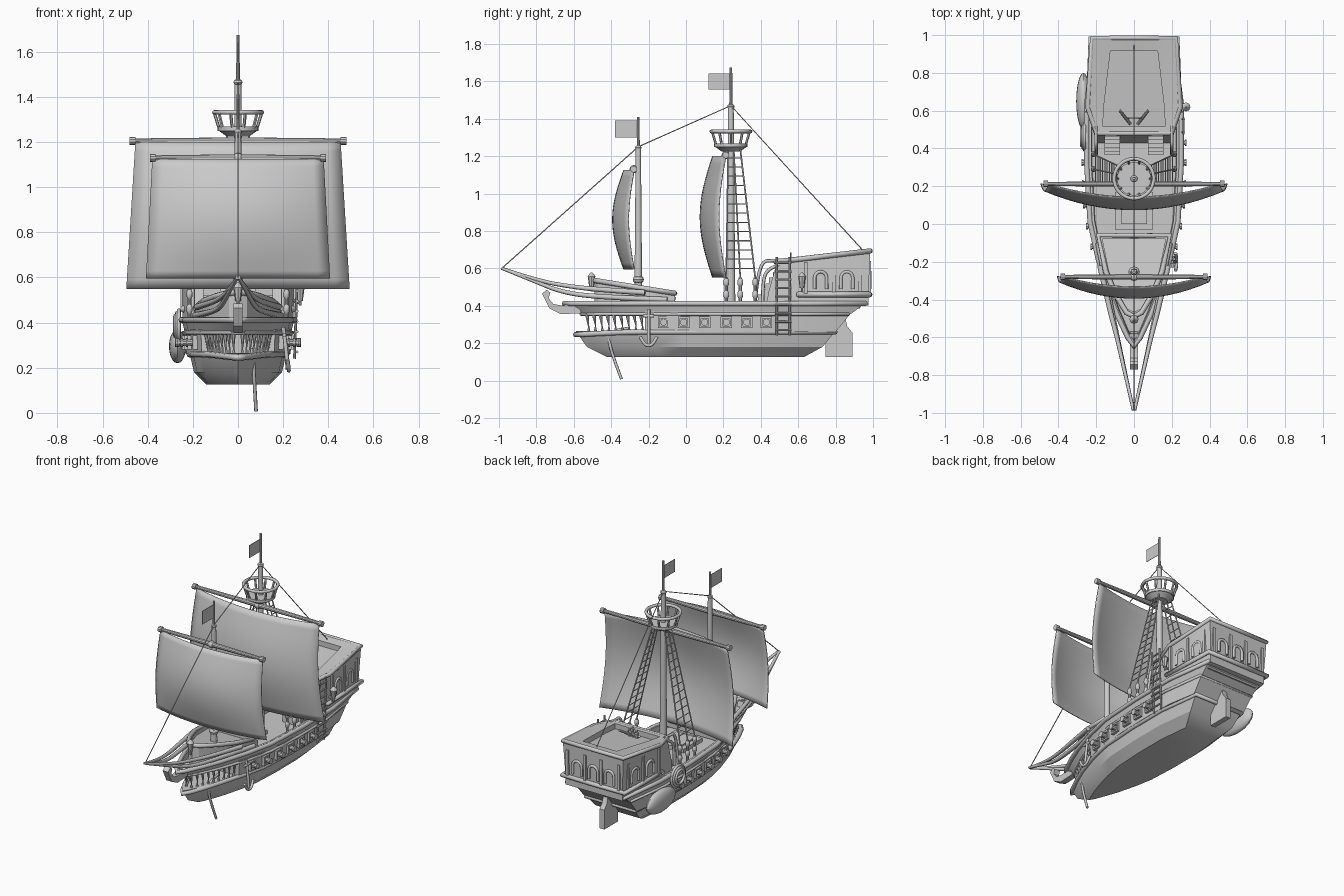
import bpy, bmesh, math
from mathutils import Vector, Matrix

if "Cube" in bpy.data.objects:
    bpy.data.objects.remove(bpy.data.objects["Cube"])

# ---------- helpers ----------
class Part:
    """Collects simple solids into one named mesh object."""
    def __init__(self, name):
        self.name, self.bm = name, bmesh.new()
    def rod(self, a, b, r1, r2=None, seg=10):
        a, b = Vector(a), Vector(b)
        m = Matrix.Translation((a + b) / 2) @ (b - a).to_track_quat('Z', 'Y').to_matrix().to_4x4()
        bmesh.ops.create_cone(self.bm, cap_ends=True, segments=seg, radius1=r1,
                              radius2=r1 if r2 is None else r2, depth=(b - a).length, matrix=m)
    def box(self, c, s):
        bmesh.ops.create_cube(self.bm, size=1, matrix=Matrix.Translation(c) @ Matrix.Diagonal((*s, 1)))
    def ball(self, c, s, seg=12):
        bmesh.ops.create_uvsphere(self.bm, u_segments=seg, v_segments=seg // 2, radius=1,
                                  matrix=Matrix.Translation(c) @ Matrix.Diagonal((*s, 1)))
    def loft(self, layers):
        """layers: list of (half outline from bow to stern, height number or function of y)"""
        rings = []
        for half, z in layers:
            pts = half + [(-x, y) for x, y in reversed(half) if x > 1e-6]
            rings.append([self.bm.verts.new((x, y, z(y) if callable(z) else z)) for x, y in pts])
        n = len(rings[0])
        for lo, hi in zip(rings, rings[1:]):
            for i in range(n):
                self.bm.faces.new((lo[i], lo[(i + 1) % n], hi[(i + 1) % n], hi[i]))
        self.bm.faces.new(rings[0][::-1])
        self.bm.faces.new(rings[-1])
    def plate(self, profile, thick, x=0):
        """extrude a (y, z) profile across x"""
        f = self.bm.faces.new([self.bm.verts.new((x - thick / 2, y, z)) for y, z in profile])
        g = bmesh.ops.extrude_face_region(self.bm, geom=[f])
        bmesh.ops.translate(self.bm, vec=(thick, 0, 0), verts=[v for v in g['geom'] if isinstance(v, bmesh.types.BMVert)])
    def done(self):
        bmesh.ops.recalc_face_normals(self.bm, faces=self.bm.faces)
        me = bpy.data.meshes.new(self.name)
        self.bm.to_mesh(me)
        ob = bpy.data.objects.new(self.name, me)
        bpy.context.collection.objects.link(ob)
        return ob

def tube(name, paths, r, cyclic=False, smooth=True, taper=None):
    cu = bpy.data.curves.new(name, 'CURVE')
    cu.dimensions, cu.bevel_depth, cu.bevel_resolution, cu.use_fill_caps = '3D', r, 2, True
    for pts in paths:
        s = cu.splines.new('NURBS' if smooth else 'POLY')
        s.points.add(len(pts) - 1)
        for i, (p, q) in enumerate(zip(s.points, pts)):
            p.co = (*q, 1)
            p.radius = 1 if taper is None else taper + (1 - taper) * i / (len(pts) - 1)
        if smooth:
            s.order_u, s.use_endpoint_u, s.resolution_u = 3, True, 5
        s.use_cyclic_u = cyclic
    ob = bpy.data.objects.new(name, cu)
    bpy.context.collection.objects.link(ob)

def lerp(table, u):
    for (a, p), (b, q) in zip(table, table[1:]):
        if u <= b:
            return p + (q - p) * (u - a) / (b - a)
    return table[-1][1]

SHAPE = [(0, 0), (.03, .13), (.1, .34), (.17, .52), (.29, .76), (.41, .93), (.6, 1), (.8, 1), (1, .84)]
def outline(bow, stern, w):
    return [(w * v, bow + (stern - bow) * u) for u, v in SHAPE]
def ring(half, z):
    pts = half + [(-x, y) for x, y in reversed(half) if x > 1e-6]
    return [(x, y, z(y) if callable(z) else z) for x, y in pts]
def both(pts):
    return [pts, [(-x, y, z) for x, y, z in pts]]

# ---------- hull ----------
jaw = outline(-.59, .8, .215)
p = Part("lower_hull")
p.loft([(outline(-.42, .63, .14), .125), (outline(-.53, .73, .195), .18), (jaw, .265)])
p.done()
mid = lambda s, k: [(0, -.22), (.165 * k, -.22), (.21 * k, -.05), (.235 * k, .15), (.24 * k, .4), (.235 * k, .6), (.2 * k, s), (0, s)]
p = Part("gun_deck_wall")
p.loft([(mid(.8, .97), .26), (mid(.89, 1), .37)])
p.done()
top = outline(-.65, .96, .25)
p = Part("upper_hull")
p.loft([(outline(-.56, .88, .235), .355), (top, .415), (outline(-.62, .94, .225), .42), (outline(-.61, .93, .222), .385)])
p.done()
tube("upper_rail", [ring(top, .412)], .014, True, False)
tube("lower_rail", [ring(jaw, lambda y: .26 - .05 * max(0, -.3 - y))], .014, True, False)
tube("mouth_rail", [ring(outline(-.56, .87, .24), .355)], .009, True, False)

# teeth above and below the open bow
p = Part("teeth")
up = [(y, x) for x, y in outline(-.56, .88, .225)]
for k in range(9):
    y = -.53 + k * .036
    for s in (-1, 1):
        x = lerp(up, y) * s
        p.rod((x, y, .36), (x * .96, y + .012, .27 + .012 * (k % 2)), .012, .001, 7)
        p.rod((x * .92, y + .01, .26), (x * .92, y + .01, .30), .009, .001, 6)
p.done()
tube("hanging_tongue", [[(.06, -.3, .28), (.068, -.42, .27), (.07, -.405, .18), (.075, -.38, .1), (.08, -.345, .008)]], .008)

# gun ports, guns
side = [(-.22, .165), (-.05, .21), (.15, .235), (.4, .24), (.6, .235)]
p, g = Part("gun_ports"), Part("guns")
for y in (-.12, -.012, .1, .215, .325, .43):
    for s in (-1, 1):
        x = lerp(side, y) * s
        for d in (-.026, .026):
            p.box((x, y + d, .312), (.022, .01, .062))
            p.box((x, y, .312 + d), (.022, .062, .01))
        g.rod((x, y, .312), (x + .03 * s, y, .312), .017, .013)
        g.rod((x + .03 * s, y, .312), (x + .04 * s, y, .312), .019, .019)
p.done(); g.done()

# prow hook and rudder
p = Part("prow_hook")
p.plate([(-.77, .465), (-.745, .485), (-.725, .47), (-.735, .44), (-.71, .41), (-.66, .4), (-.58, .42), (-.56, .36), (-.67, .355), (-.73, .385)], .04)
p.done()
p = Part("rudder")
p.plate([(.79, .35), (.85, .345), (.862, .29), (.89, .255), (.89, .125), (.745, .125), (.745, .21), (.79, .26)], .035)
p.done()

# ---------- forecastle and bow spars ----------
fz = lambda y: .465 - .16 * (y + .05)
fore = [(0, -.49), (.04, -.47), (.1, -.37), (.15, -.25), (.19, -.06), (0, -.06)]
small = [(x * .88, -.25 + (y + .25) * .9) for x, y in fore]
p = Part("forecastle")
p.loft([(fore, .4), (fore, fz), (small, fz), (small, lambda y: fz(y) - .025)])
p.done()
tube("forecastle_rail", [ring(fore, fz)], .014, True, False)
tube("bow_spars", both([(.004, -.985, .6), (.04, -.82, .535), (.075, -.66, .47), (.12, -.45, .445), (.19, -.1, .432)])
     + both([(.004, -.98, .598), (.05, -.78, .53), (.09, -.6, .5), (.13, -.45, .485), (.18, -.22, .47)]), .015, taper=.55)

# ---------- stern castle ----------
pz = lambda y: .61 + .115 * (y - .48)
def poop(f, k=0):
    return [(0, f), (.2, f), (.245, .62), (.212 + k, .975 + k), (0, .975 + k)]
rim = poop(.48, .01)
inner = [(0, .515), (.165, .515), (.16, .62), (.125, .915), (0, .915)]
p = Part("stern_castle")
p.loft([(poop(.43), .4), (poop(.44), .47), (rim, pz), (rim, lambda y: pz(y) + .035), (inner, lambda y: pz(y) + .03), (inner, lambda y: pz(y) - .005)])
p.done()
tube("stern_top_rail", [ring(rim, lambda y: pz(y) + .025)], .014, True, False)
tube("stern_low_rail", [ring([(0, .6), (.245, .6), (.23, .982), (0, .982)], .46)], .015, True, False)

# arched windows on the sides and transom
arch = [(-.032, 0)] + [(-.032 * math.cos(a * math.pi / 8), .06 + .032 * math.sin(a * math.pi / 8)) for a in range(9)] + [(.032, 0)]
wx = lambda y: .247 - .092 * (y - .62)
paths = []
for c in (.72, .86):
    paths += both([(wx(c + u), c + u, .49 + v) for u, v in arch])
for c in (-.12, 0, .12):
    paths.append([(c + u, .983, .49 + v) for u, v in arch])
tube("window_arches", paths, .009, False, False)
p = Part("window_pillars")
for y in (.64, .79, .93):
    for s in (-1, 1):
        p.box((wx(y) * s, y, .55), (.02, .018, .17))
for x in (-.19, -.06, .06, .19):
    p.box((x, .98, .55), (.018, .02, .18))
p.done()

# stairs, handrails, steering wheel, hatch
p = Part("stairs")
for i in range(7):
    for s in (-1, 1):
        p.box((.115 * s, .375 + i * .02, .4 + i * .016), (.08, .022, .06 + i * .028))
p.done()
tube("stair_handrails", both([(.2, .37, .42), (.2, .38, .54), (.2, .41, .64), (.2, .46, .64), (.2, .52, .645)])
     + both([(.2, .41, .42), (.2, .41, .54), (.2, .44, .6), (.2, .5, .62)]), .009)
p = Part("steering_wheel")
for i in range(4):
    a = i * math.pi / 4
    d = Vector((math.cos(a) * .05, 0, math.sin(a) * .05))
    c = Vector((0, .56, .635))
    p.rod(c - d, c + d, .004, seg=6)
for s in (-1, 1):
    p.rod((.02 * s, .53, .61), (.075 * s, .6, .655), .008)
p.done()
tube("wheel_rim", [[(math.cos(a * math.pi / 8) * .038, .56, .635 + math.sin(a * math.pi / 8) * .038) for a in range(16)]], .005, True)
p = Part("deck_hatch")
p.box((0, .07, .395), (.2, .2, .03)); p.box((0, .07, .41), (.14, .14, .02))
p.rod((-.17, -.06, .44), (.17, -.06, .44), .008)
p.done()

# ---------- masts, yards, crow's nest ----------
p = Part("masts")
p.rod((0, .24, .38), (0, .24, 1.47), .024, .015, 16)
p.rod((0, .24, 1.46), (0, .24, 1.675), .009, .007)
p.rod((0, -.255, .44), (0, -.255, 1.25), .021, .014, 16)
p.rod((0, -.255, 1.24), (0, -.255, 1.41), .008, .007)
p.ball((0, .24, 1.465), (.02, .02, .015)); p.ball((0, -.255, 1.245), (.017, .017, .014))
p.ball((0, -.255, .54), (.03, .03, .025))
p.done()
p = Part("yards")
for y, z, w in ((.212, 1.205, .48), (-.28, 1.13, .39)):
    for s in (-1, 1):
        p.rod((0, y, z), (w * s, y, z), .016, .011)
        p.rod(((w - .025) * s, y, z), (w * s, y, z), .018)
    p.ball((0, y, z), (.022, .022, .022))
p.done()
p = Part("crows_nest")
p.rod((0, .24, 1.225), (0, .24, 1.25), .05, .085, 20)
p.rod((0, .24, 1.25), (0, .24, 1.268), .09, .09, 20)
circ = [(math.cos(a * math.pi / 10), math.sin(a * math.pi / 10)) for a in range(20)]
for c, s in circ[::2]:
    p.rod((.085 * c, .24 + .085 * s, 1.265), (.105 * c, .24 + .105 * s, 1.33), .007, seg=6)
p.done()
tube("crows_nest_rim", [[(.106 * c, .24 + .106 * s, 1.332) for c, s in circ]], .01, True)

# ---------- sails and flags ----------
def sail(name, zt, zb, wt, wb, ye, depth, belly):
    bm, n = bmesh.new(), 16
    bmesh.ops.create_grid(bm, x_segments=n, y_segments=n, size=1)
    for v in bm.verts:
        u, t = v.co.x, (v.co.y + 1) / 2
        w = wb + (wt - wb) * t
        v.co = (u * w, ye - (1 - u * u) * (depth + .03 * math.sin(math.pi * t)) - belly * math.sin(math.pi * t), zb + (zt - zb) * t)
    me = bpy.data.meshes.new(name)
    bm.to_mesh(me)
    ob = bpy.data.objects.new(name, me)
    bpy.context.collection.objects.link(ob)
    ob.modifiers.new("thickness", 'SOLIDIFY').thickness = .006
sail("main_sail", 1.2, .55, .455, .495, .21, .07, .037)
sail("fore_sail", 1.125, .595, .38, .408, -.28, .055, .03)
p = Part("flags")
p.box((0, .18, 1.598), (.003, .12, .085)); p.box((0, -.32, 1.345), (.003, .12, .09))
p.done()

# ---------- rigging ----------
tube("stays", [[(0, -.985, .6), (0, -.255, 1.25), (0, .24, 1.47), (0, .965, .675)]], .003, False, False)
p, d = Part("shrouds"), Part("deadeyes")
for s in (-1, 1):
    feet = [Vector((.215 * s, y, .55)) for y in (.215, .29, .37)]
    heads = [Vector((.045 * s, y, 1.24)) for y in (.225, .255, .29)]
    for a, b in zip(feet, heads):
        p.rod(a, b, .0045, seg=6)
        d.rod(a - Vector((0, 0, .15)), a, .009)
        d.ball(a - Vector((0, 0, .025)), (.014, .016, .025)); d.ball(a - Vector((0, 0, .09)), (.014, .016, .025))
    for i in range(1, 14):
        q = [a.lerp(b, i / 14) for a, b in zip(feet, heads)]
        p.rod(q[0], q[2], .003, seg=5)
p.done(); d.done()

# ---------- things hung on the sides ----------
p = Part("side_ladder")
for y in (.485, .555):
    p.rod((.25, y, .24), (.265, y, .66), .006)
for i in range(9):
    p.rod((.262, .475, .27 + i * .045), (.262, .565, .27 + i * .045), .006)
p.done()
p = Part("lanterns")
for x, y, z in ((.275, .62, .53), (0, -.505, .53)):
    p.rod((x, y, z - .035), (x, y, z + .025), .012, .02, 8)
    p.rod((x, y, z + .025), (x, y, z + .048), .024, .004, 8)
    p.rod((x, y, z - .055), (x, y, z - .03), .006)
p.rod((.24, .62, .5), (.275, .62, .485), .006)
p.done()
p = Part("hung_boat")
p.ball((-.268, .65, .295), (.038, .15, .075), 20)
p.done()
tube("rope_coil", [[(-.262 - .008 * k, .46 + r * c, .385 + r * s) for c, s in circ] for k, r in enumerate((.07, .058, .045))], .009, True)
tube("anchor", [[(.2, -.2, .38), (.215, -.2, .28), (.22, -.2, .19)],
                [(.22, -.245, .235), (.225, -.225, .195), (.225, -.2, .185), (.225, -.175, .195), (.22, -.155, .235)],
                [(.205, -.23, .345), (.205, -.17, .345)]], .009)

# smooth shading with sharp edges kept
for ob in bpy.context.scene.objects:
    if ob.type == 'MESH':
        ob.select_set(True)
        bpy.context.view_layer.objects.active = ob
bpy.ops.object.shade_smooth_by_angle(angle=math.radians(30))
